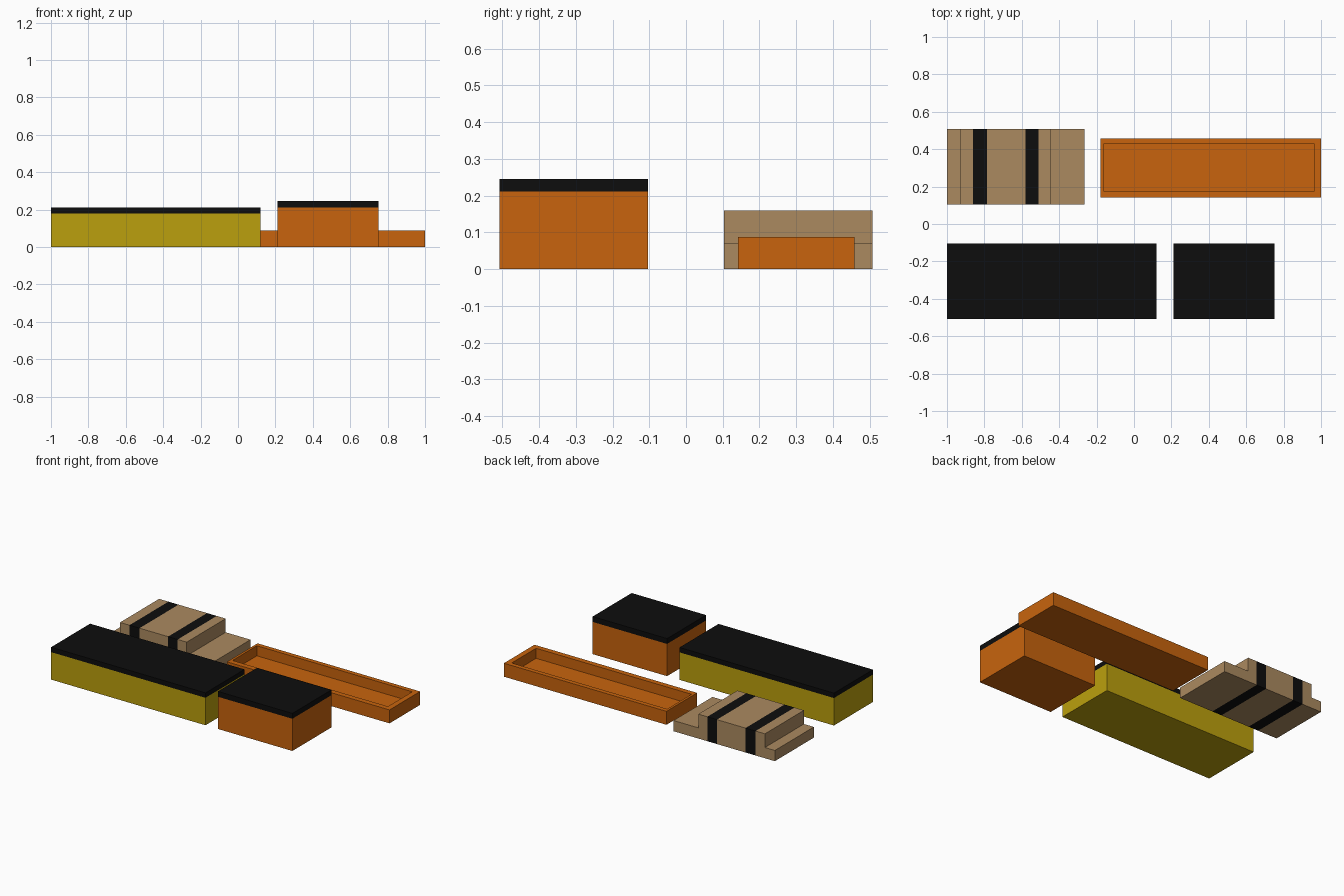
import bpy, bmesh

if "Cube" in bpy.data.objects:
    bpy.data.objects.remove(bpy.data.objects["Cube"])


def material(name, rgb):
    m = bpy.data.materials.new(name)
    m.diffuse_color = (*rgb, 1.0)
    m.use_nodes = True
    m.node_tree.nodes["Principled BSDF"].inputs["Base Color"].default_value = m.diffuse_color
    return m


BLACK = material("black", (0.004, 0.004, 0.004))
YELLOW = material("mustard yellow", (0.50, 0.35, 0.004))
ORANGE = material("orange", (0.58, 0.127, 0.004))
TAN = material("tan", (0.407, 0.254, 0.117))


def prism(profile, y0, y1):
    """Extrude a closed x-z profile from y0 to y1."""
    bm = bmesh.new()
    face = bm.faces.new([bm.verts.new((x, y0, z)) for x, z in profile])
    grown = bmesh.ops.extrude_face_region(bm, geom=[face])["geom"]
    verts = [g for g in grown if isinstance(g, bmesh.types.BMVert)]
    bmesh.ops.translate(bm, verts=verts, vec=(0, y1 - y0, 0))
    bmesh.ops.recalc_face_normals(bm, faces=bm.faces)
    return bm


def cut(bm, axis, position):
    """Split all faces on a plane across the axis."""
    co, no = [0, 0, 0], [0, 0, 0]
    co[axis], no[axis] = position, 1
    geom = bm.verts[:] + bm.edges[:] + bm.faces[:]
    bmesh.ops.bisect_plane(bm, geom=geom, plane_co=co, plane_no=no)


def finish(name, bm, mats, rule=lambda c: False):
    """Faces whose centre satisfies the rule take the second material."""
    for f in bm.faces:
        f.material_index = int(rule(f.calc_center_median()))
    mesh = bpy.data.meshes.new(name)
    bm.to_mesh(mesh)
    bm.free()
    for m in mats:
        mesh.materials.append(m)
    obj = bpy.data.objects.new(name, mesh)
    bpy.context.collection.objects.link(obj)
    return obj


def rect(x0, x1, z0, z1):
    return [(x0, z0), (x1, z0), (x1, z1), (x0, z1)]


# Two front blocks with a black top layer
for name, x0, x1, seam, top, mat in (
        ("long_block", -1.0, 0.12, 0.18, 0.212, YELLOW),
        ("short_block", 0.21, 0.75, 0.211, 0.246, ORANGE)):
    bm = prism(rect(x0, x1, 0, top), -0.508, -0.104)
    cut(bm, 2, seam)
    finish(name, bm, (mat, BLACK), lambda c: c.z > seam)

# Stepped block with two black bands running all the way round
BANDS = ((-0.86, -0.787), (-0.58, -0.51))
steps = [(-1, 0), (-0.265, 0), (-0.265, 0.07), (-0.445, 0.07),
         (-0.445, 0.16), (-0.928, 0.16), (-0.928, 0.07), (-1, 0.07)]
bm = prism(steps, 0.104, 0.508)
for band in BANDS:
    for x in band:
        cut(bm, 0, x)
finish("stepped_block", bm, (TAN, BLACK),
       lambda c: any(a < c.x < b for a, b in BANDS))

# Open tray: solid block with an inset, sunken top
bm = prism(rect(-0.179, 1.0, 0, 0.088), 0.141, 0.458)
top = max(bm.faces, key=lambda f: f.calc_center_median().z)
bmesh.ops.inset_region(bm, faces=[top], thickness=0.03)
for v in top.verts:                       # rim: thin at the left end
    v.co.x = -0.163 if v.co.x < 0.4 else 0.964
    v.co.y = 0.176 if v.co.y < 0.3 else 0.428
grown = bmesh.ops.extrude_face_region(bm, geom=[top])["geom"]
verts = [g for g in grown if isinstance(g, bmesh.types.BMVert)]
bmesh.ops.translate(bm, verts=verts, vec=(0, 0, -0.066))
if top.is_valid:
    bmesh.ops.delete(bm, geom=[top], context='FACES_ONLY')
bmesh.ops.recalc_face_normals(bm, faces=bm.faces)
finish("tray", bm, (ORANGE,))
